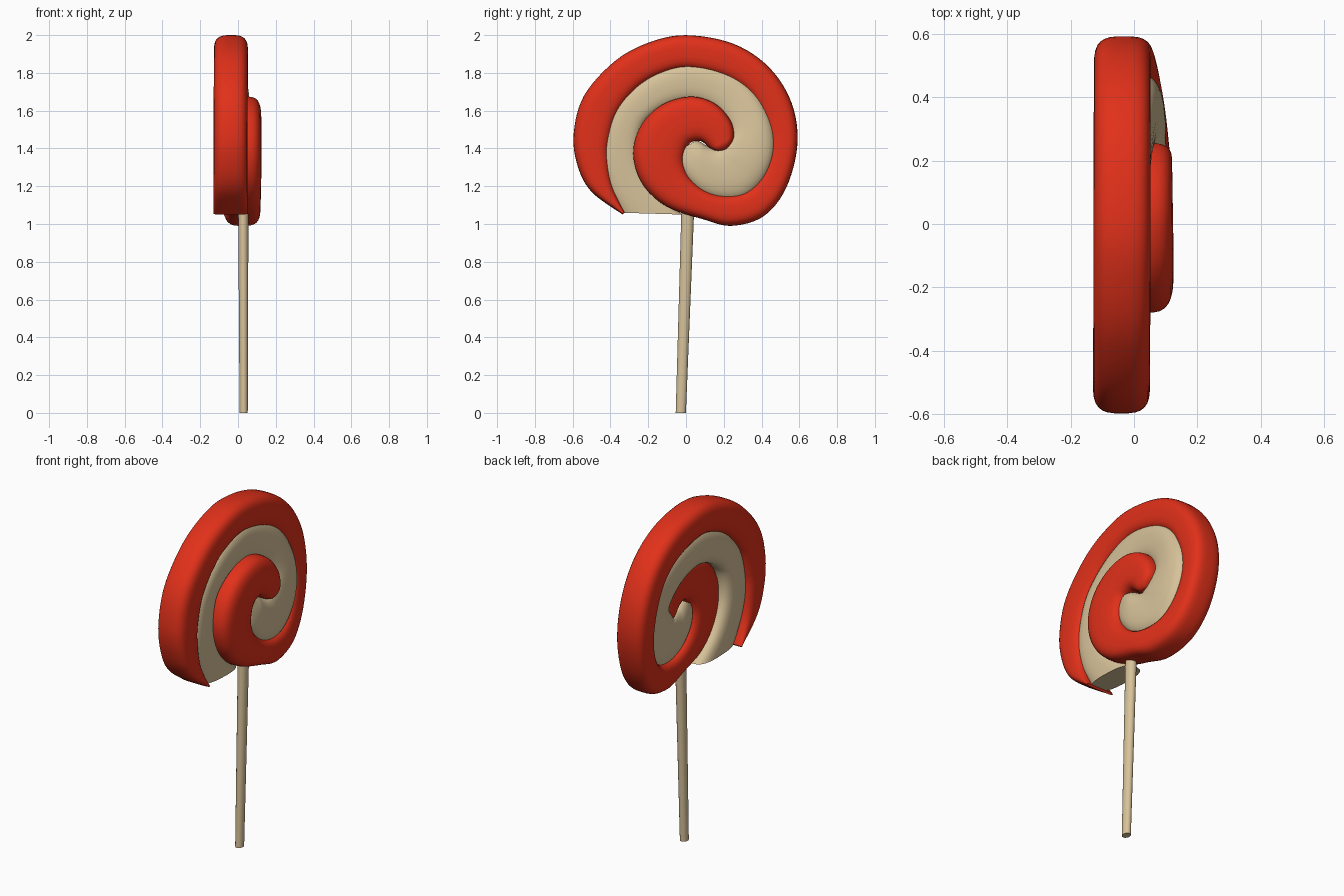
import bpy, bmesh, math
from mathutils import Vector

if "Cube" in bpy.data.objects:
    bpy.data.objects.remove(bpy.data.objects["Cube"])


def material(name, rgb):
    m = bpy.data.materials.new(name)
    m.diffuse_color = (*rgb, 1)
    m.use_nodes = True
    m.node_tree.nodes["Principled BSDF"].inputs["Base Color"].default_value = m.diffuse_color
    return m


def catmull(rows, steps):
    out = []
    last = len(rows) - 1
    for i in range(last):
        p0, p1, p2, p3 = (rows[max(0, min(last, i + k))] for k in (-1, 0, 1, 2))
        for s in range(steps):
            t = s / steps
            out.append([0.5 * (2 * b + (c - a) * t + (2 * a - 5 * b + 4 * c - d) * t * t
                               + (3 * b - a - 3 * c + d) * t ** 3)
                        for a, b, c, d in zip(p0, p1, p2, p3)])
    out.append(list(rows[-1]))
    return out


def loft(name, edges, depths, mat, power, angle, sides=28, steps=6):
    """Rounded strip between outer and inner edge points (y, z, y, z).
    depths: (row, x centre, half depth) keys, blended linearly along the strip."""
    def depth_at(r):
        for (r0, x0, h0), (r1, x1, h1) in zip(depths, depths[1:]):
            if r <= r1:
                t = (r - r0) / (r1 - r0)
                t = t * t * (3 - 2 * t)
                return x0 + (x1 - x0) * t, h0 + (h1 - h0) * t
        return depths[-1][1:]
    bm = bmesh.new()
    rings = []
    for k, (oy, oz, iy, iz) in enumerate(catmull(edges, steps)):
        x, h = depth_at(k / steps)
        o, i = Vector((x, oy, oz)), Vector((x, iy, iz))
        ring = []
        for s in range(sides):
            a = 2 * math.pi * (s + 0.5) / sides
            c, d = (math.copysign(abs(f) ** (2 / power), f) for f in (math.cos(a), math.sin(a)))
            ring.append(bm.verts.new((o + i) / 2 + (o - i) / 2 * c + Vector((h * d, 0, 0))))
        rings.append(ring)
    for a, b in zip(rings, rings[1:]):
        for s in range(sides):
            n = (s + 1) % sides
            bm.faces.new((a[s], a[n], b[n], b[s]))
    bm.faces.new(rings[0])
    bm.faces.new(rings[-1])
    bmesh.ops.recalc_face_normals(bm, faces=bm.faces)
    me = bpy.data.meshes.new(name)
    bm.to_mesh(me)
    bm.free()
    me.materials.append(mat)
    ob = bpy.data.objects.new(name, me)
    bpy.context.collection.objects.link(ob)
    bpy.context.view_layer.objects.active = ob
    ob.select_set(True)
    bpy.ops.object.shade_smooth_by_angle(angle=math.radians(angle))
    ob.select_set(False)
    return ob


red = material("red_candy", (0.75, 0.03, 0.01))
cream = material("cream_candy", (0.68, 0.54, 0.32))

# Red swirl: outer turn sits back, inner turn drifts towards +x
loft("red_swirl", [
    (-.335, 1.05, -.325, 1.06), (-.50, 1.17, -.385, 1.20), (-.575, 1.31, -.405, 1.34),
    (-.595, 1.48, -.40, 1.44), (-.54, 1.68, -.355, 1.59), (-.38, 1.86, -.25, 1.72),
    (-.20, 1.96, -.13, 1.79), (0, 2.0, .01, 1.82), (.25, 1.955, .19, 1.78),
    (.44, 1.83, .33, 1.69), (.56, 1.64, .41, 1.54), (.59, 1.42, .43, 1.39),
    (.53, 1.19, .39, 1.26), (.41, 1.04, .31, 1.175), (.24, .99, .20, 1.155),
    (.09, 1.025, .10, 1.18), (-.10, 1.09, .02, 1.25), (-.23, 1.21, -.01, 1.33),
    (-.28, 1.37, 0, 1.39), (-.24, 1.52, .025, 1.43), (-.13, 1.63, .06, 1.44),
    (.02, 1.675, .085, 1.435), (.15, 1.64, .105, 1.42), (.235, 1.55, .115, 1.41),
    (.255, 1.46, .13, 1.40), (.22, 1.40, .15, 1.39), (.19, 1.39, .17, 1.387),
], [(0, -.04, .09), (10, -.037, .09), (15, .03, .09), (18, .035, .09),
    (24, .035, .085), (26, .03, .06)], red, 3.2, 60)

# Cream swirl fills the gap between the red turns
loft("cream_swirl", [
    (-.35, 1.06, -.02, 1.05), (-.42, 1.20, -.17, 1.20), (-.45, 1.38, -.24, 1.36),
    (-.38, 1.62, -.22, 1.52), (-.20, 1.79, -.11, 1.61), (.01, 1.86, .02, 1.64),
    (.21, 1.82, .13, 1.61), (.36, 1.71, .20, 1.54), (.45, 1.55, .22, 1.47),
    (.47, 1.39, .16, 1.41), (.42, 1.24, .14, 1.40), (.32, 1.14, .12, 1.41),
    (.20, 1.12, .10, 1.42), (.08, 1.16, .085, 1.43), (-.01, 1.25, .075, 1.435),
    (-.04, 1.34, .065, 1.44), (-.02, 1.40, .05, 1.44),
], [(0, -.03, .07), (5, -.035, .08), (10, .02, .08), (13, .03, .08), (16, .03, .06)],
    cream, 2.8, 50)

# Stick: slightly leaning, wider at the top
loft("stick", [(-.055, 0, 0, 0), (-.023, 1.15, .047, 1.15)],
     [(0, .03, .022), (1, .028, .028)], cream, 2, 40, sides=16, steps=1)
